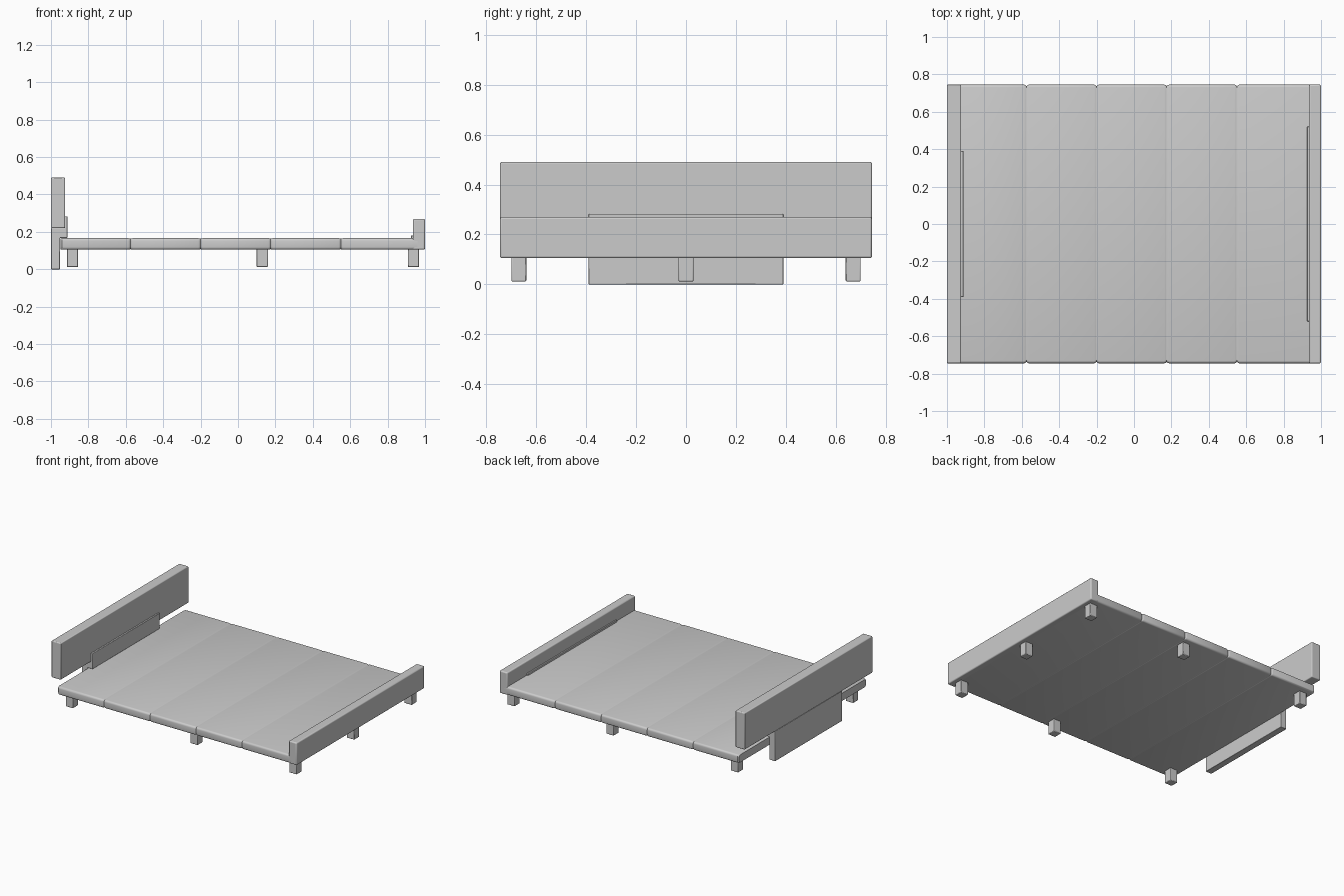
import bpy, bmesh, math
from mathutils import Vector

if "Cube" in bpy.data.objects:
    bpy.data.objects.remove(bpy.data.objects["Cube"])


def finish(ob, bevel=0.0, segs=2):
    bpy.context.view_layer.objects.active = ob
    ob.select_set(True)
    if bevel:
        m = ob.modifiers.new("bevel", 'BEVEL')
        m.width, m.segments, m.limit_method = bevel, segs, 'ANGLE'
    bpy.ops.object.shade_smooth_by_angle(angle=math.radians(40))
    ob.select_set(False)


def make(name, bm):
    bmesh.ops.recalc_face_normals(bm, faces=bm.faces)
    me = bpy.data.meshes.new(name)
    bm.to_mesh(me)
    bm.free()
    ob = bpy.data.objects.new(name, me)
    bpy.context.collection.objects.link(ob)
    return ob


def extrude_y(name, profile, half, bevel, segs=2):
    """Extrude an x/z outline from y=-half to y=+half."""
    bm = bmesh.new()
    face = bm.faces.new([bm.verts.new((x, -half, z)) for x, z in profile])
    out = bmesh.ops.extrude_face_region(bm, geom=[face])
    moved = [v for v in out['geom'] if isinstance(v, bmesh.types.BMVert)]
    bmesh.ops.translate(bm, verts=moved, vec=Vector((0, 2 * half, 0)))
    ob = make(name, bm)
    finish(ob, bevel, segs)
    return ob


def rect(x0, x1, z0, z1):
    return [(x0, z0), (x1, z0), (x1, z1), (x0, z1)]


# Upholstered platform: rounded cross-section lofted along x, pinched at seams
W, Z0, Z1, R = 0.745, 0.105, 0.166, 0.014


def section(bm, x, inset):
    w, z0, z1 = W - inset, Z0 + inset * 0.3, Z1 - inset * 0.3
    ring = []
    for sy, sz, a0 in ((1, 1, 0), (-1, 1, 90), (-1, -1, 180), (1, -1, 270)):
        cy = sy * (w - R)
        cz = (z1 if sz > 0 else z0) - sz * R
        for i in range(5):
            a = math.radians(a0 + 22.5 * i)
            ring.append(bm.verts.new((x, cy + R * math.cos(a), cz + R * math.sin(a))))
    return ring


stations = [(-0.95, 0.008), (-0.942, 0.0)]
for s in (-0.575, -0.2, 0.175, 0.55):
    stations += [(s - 0.012, 0.0), (s - 0.005, 0.003), (s, 0.008), (s + 0.005, 0.003), (s + 0.012, 0.0)]
stations.append((0.96, 0.0))
bm = bmesh.new()
rings = [section(bm, x, d) for x, d in stations]
for a, b in zip(rings, rings[1:]):
    n = len(a)
    for i in range(n):
        bm.faces.new((a[i], a[(i + 1) % n], b[(i + 1) % n], b[i]))
bm.faces.new(rings[0])
bm.faces.new(rings[-1])
finish(make("platform", bm))

# Footboard and its thin inner pad
extrude_y("footboard", rect(0.935, 1.0, 0.105, 0.27), 0.745, 0.008, 3)
extrude_y("footboard_pad", rect(0.925, 0.945, 0.12, 0.18), 0.52, 0.003)

# Headboard and the stepped bracket carrying it
extrude_y("headboard", rect(-1.0, -0.924, 0.22, 0.49), 0.745, 0.006, 3)
extrude_y("headboard_bracket",
          [(-1, 0), (-0.952, 0), (-0.952, 0.168), (-0.912, 0.168),
           (-0.912, 0.283), (-0.926, 0.283), (-0.926, 0.222), (-1, 0.222)],
          0.39, 0.003)

# Seven square legs
for row, (x, ys) in {"head": (-0.885, (-0.67, 0.67)),
                     "middle": (0.13, (-0.67, 0.67)),
                     "foot": (0.938, (-0.67, 0, 0.67))}.items():
    for y in ys:
        leg = extrude_y(row + "_leg", rect(x - 0.03, x + 0.03, 0.012, 0.11), 0.03, 0.004)
        leg.location.y = y
